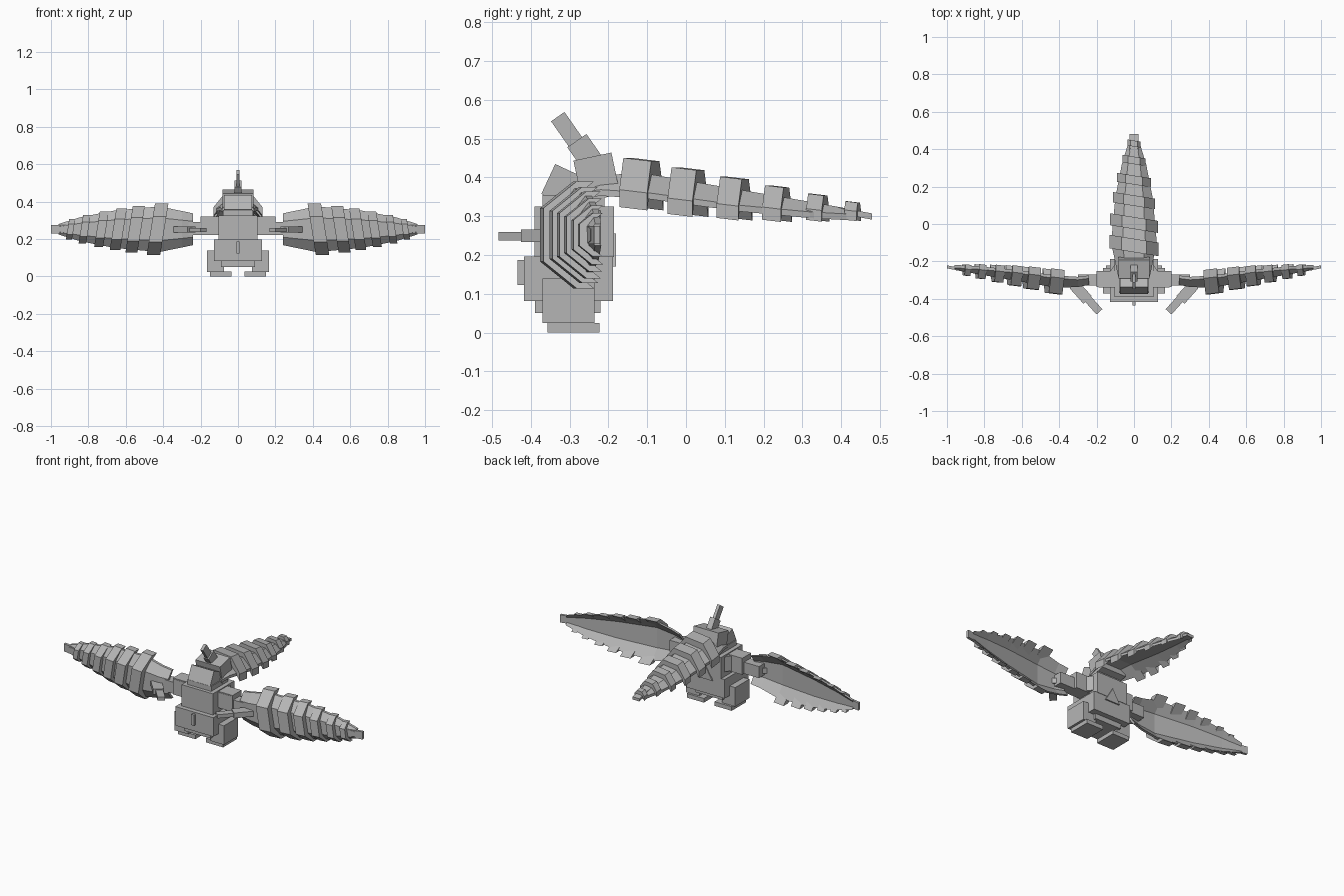
import bpy, bmesh
from math import radians
from mathutils import Matrix, Euler

if "Cube" in bpy.data.objects:
    bpy.data.objects.remove(bpy.data.objects["Cube"])

grey = bpy.data.materials.new("mid_grey")
grey.use_nodes = True
grey.diffuse_color = (0.46, 0.46, 0.46, 1)
grey.node_tree.nodes["Principled BSDF"].inputs["Base Color"].default_value = grey.diffuse_color


def finish(name, bm):
    bmesh.ops.recalc_face_normals(bm, faces=bm.faces)
    mesh = bpy.data.meshes.new(name)
    bm.to_mesh(mesh)
    bm.free()
    mesh.materials.append(grey)
    obj = bpy.data.objects.new(name, mesh)
    bpy.context.collection.objects.link(obj)
    return obj


def box(name, center, size, pitch=0, yaw=0):
    bm = bmesh.new()
    rot = Euler((radians(pitch), 0, radians(yaw))).to_matrix().to_4x4()
    bmesh.ops.create_cube(bm, size=1, matrix=Matrix.Translation(center) @ rot @ Matrix.Diagonal((*size, 1)))
    return finish(name, bm)


def loft(name, rings, place):
    """Skin matching rings of (u, v, w) points and cap both ends."""
    bm = bmesh.new()
    loops = [[bm.verts.new(place(*p)) for p in ring] for ring in rings]
    n = len(loops[0])
    for a, b in zip(loops, loops[1:]):
        for i in range(n):
            j = (i + 1) % n
            bm.faces.new((a[i], a[j], b[j], b[i]))
    bm.faces.new(loops[0])
    bm.faces.new(loops[-1])
    return finish(name, bm)


def lerp(table, u):
    for (a, p), (b, q) in zip(table, table[1:]):
        if u <= b:
            return p + (q - p) * (u - a) / (b - a)
    return table[-1][1]


RIDGE = [(0, 0), (0.12, 0.025), (0.7, -0.075), (0.78, -0.092)]
WIDTH = [(0, 0.085), (0.18, 0.122), (0.42, 0.1), (0.6, 0.065), (0.72, 0.028)]


def arch(u, half, top, drop, thick, skew=0):
    outer = [(-half, top - drop), (-half * 0.5, top), (half * 0.5, top), (half, top - drop)]
    inner = [(v, w - thick) for v, w in reversed(outer)]
    return [(u - skew * v, v, w) for v, w in outer + inner]


def fan(name, place, bars):
    # Arched shell
    stations = (0, 0.06, 0.18, 0.3, 0.42, 0.6, 0.72)
    loft(name + "_shell", [arch(u, lerp(WIDTH, u), lerp(RIDGE, u), 0.4 * lerp(WIDTH, u), 0.016)
                           for u in stations], place)
    # Slanted raised ridges
    for i, (u, half) in enumerate(bars):
        run = 0.036 - 0.004 * i
        top = lerp(RIDGE, u) + 0.034 - 0.003 * i
        loft(f"{name}_ridge_{i + 1}",
             [arch(u + d, half, top - 0.12 * d, 0.62 * half, 0.045 - 0.004 * i, 0.16)
              for d in (-run, run)], place)
    # Tip
    tip = [[(u, v, lerp(RIDGE, u) + w) for v, w in
            ((-0.023, 0), (0.023, 0), (0.023, -0.016), (-0.023, -0.016))] for u in (0.6, 0.76)]
    loft(name + "_tip", tip, place)


# Torso
box("lower_body", (0, -0.303, 0.139), (0.255, 0.23, 0.115))
box("belly_base", (0, -0.305, 0.07), (0.18, 0.17, 0.04))
box("front_nub", (0, -0.425, 0.155), (0.018, 0.02, 0.065))
box("upper_body", (0, -0.288, 0.26), (0.21, 0.205, 0.13))
box("shoulders", (0, -0.295, 0.27), (0.4, 0.085, 0.1))
box("collar", (0, -0.29, 0.335), (0.16, 0.16, 0.04))

# Triangular plate on the back
loft("back_plate", [[(-0.05, y, 0.17), (0.05, y, 0.17), (0, y, 0.255)] for y in (-0.2, -0.18)],
     lambda *p: p)

# Head and horn
box("face", (0, -0.31, 0.375), (0.15, 0.1, 0.085), pitch=-25)
box("head_back", (0, -0.23, 0.4), (0.165, 0.1, 0.11), pitch=12)
box("horn_base", (0, -0.25, 0.45), (0.035, 0.06, 0.11), pitch=35)
box("horn_tip", (0, -0.305, 0.52), (0.018, 0.042, 0.09), pitch=35)

# Tail fan
fan("tail", lambda u, v, w: (v, u - 0.28, w + 0.395),
    [(0.165, 0.132), (0.285, 0.128), (0.405, 0.112), (0.515, 0.09), (0.62, 0.062), (0.71, 0.036)])

for side, s in (("left", 1), ("right", -1)):
    # Legs and feet
    box(side + "_leg", (s * 0.12, -0.303, 0.082), (0.09, 0.135, 0.115))
    box(side + "_foot", (s * 0.093, -0.29, 0.0125), (0.115, 0.135, 0.025))
    # Wing root and fan
    box(side + "_wing_root", (s * 0.235, -0.3, 0.255), (0.13, 0.06, 0.07))
    loft(side + "_shoulder_wedge",
         [[(s * 0.09, -0.2, z), (s * 0.09, -0.34, z), (s * 0.19, -0.34, z)] for z in (0.225, 0.315)],
         lambda *p: p)
    fan(side + "_wing", lambda u, v, w, s=s: (s * (0.24 + u), -0.325 - w, 0.252 + v),
        [(0.19, 0.138), (0.31, 0.124), (0.4, 0.112), (0.49, 0.094), (0.58, 0.076), (0.655, 0.056)])
    # Arms reaching forward and inward
    box(side + "_upper_arm", (s * 0.285, -0.365, 0.25), (0.06, 0.11, 0.032), yaw=-s * 42)
    box(side + "_forearm", (s * 0.225, -0.425, 0.248), (0.042, 0.12, 0.022), yaw=-s * 42)
